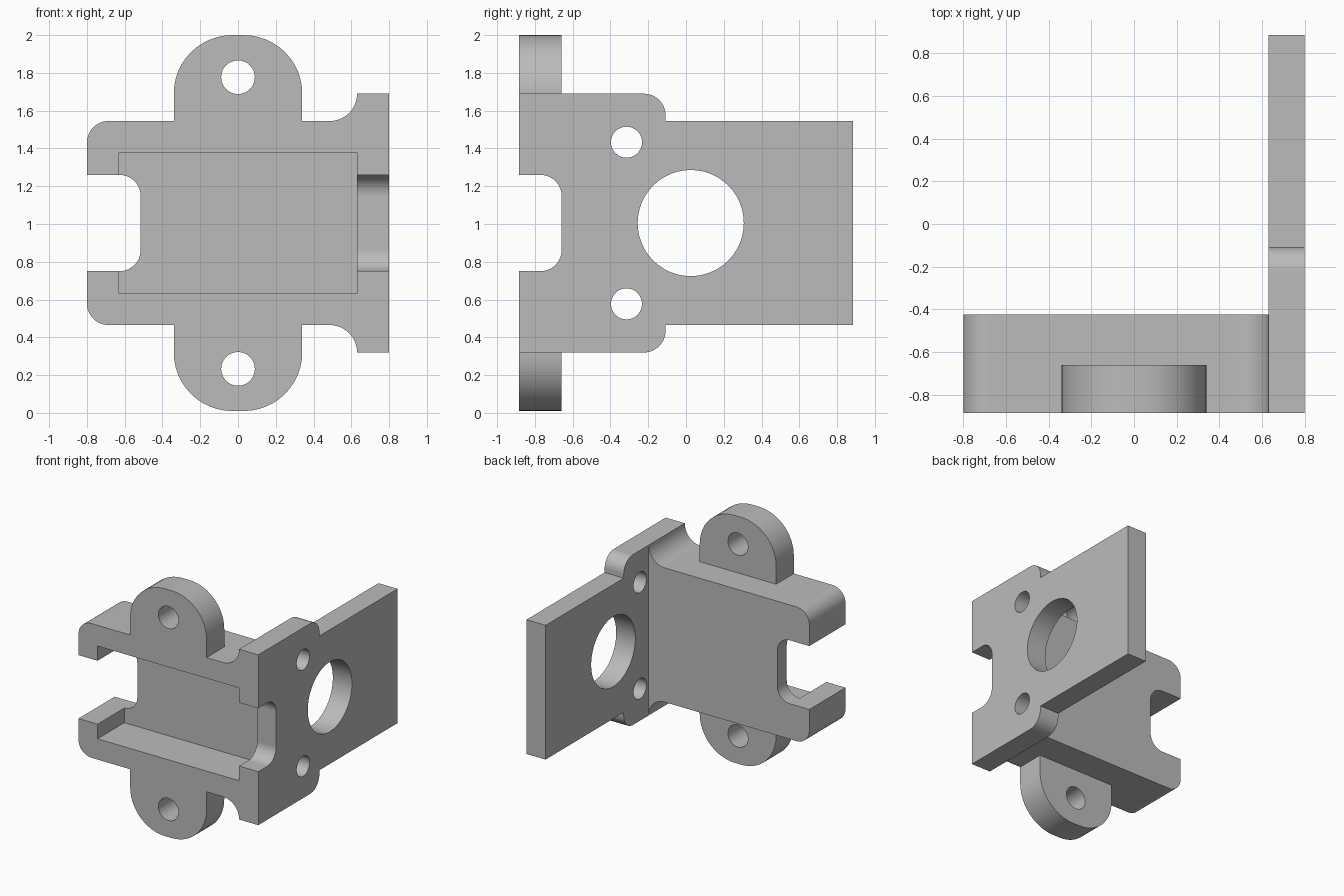
import bpy, bmesh
from math import pi, cos, sin
from mathutils import Vector

cube = bpy.data.objects.get("Cube")
if cube:
    bpy.data.objects.remove(cube, do_unlink=True)

grey = bpy.data.materials.new("plain grey")
grey.use_nodes = True
colour = (0.5, 0.5, 0.5, 1)
grey.diffuse_color = colour
grey.node_tree.nodes["Principled BSDF"].inputs["Base Color"].default_value = colour

FRONT, BACK, INNER = -0.885, -0.425, 0.63    # block depth and plate's inner face
MID = 1.005                                  # height of the symmetry plane
NOTCH, POCKET, EDGE, FLARE = 0.255, 0.373, 0.54, 0.685    # half heights


def rounded(corners, steps=12):
    """Outline with each right-angled corner (u, v, radius) turned into an arc."""
    out = []
    for i, corner in enumerate(corners):
        p = Vector(corner[:2])
        if len(corner) == 2:
            out.append(p)
            continue
        a = (Vector(corners[i - 1][:2]) - p).normalized() * corner[2]
        b = (Vector(corners[(i + 1) % len(corners)][:2]) - p).normalized() * corner[2]
        for k in range(steps + 1):
            t = k / steps * pi / 2
            out.append(p + a * (1 - sin(t)) + b * (1 - cos(t)))
    return out


def circle(u, v, r, steps=48):
    return [Vector((u + r * cos(2 * pi * k / steps), v + r * sin(2 * pi * k / steps)))
            for k in range(steps)]


def at_side(half, side):
    """Place half-profile corners above (1) or below (-1) the middle."""
    return [(c[0], MID + side * c[1], *c[2:]) for c in half]


def mirrored(half):
    return at_side(half, 1) + at_side(half, -1)[::-1]


def prism(name, loops, axis, lo, hi):
    """Extrude an outline with holes: (x, z) along y, or (y, z) along x."""
    def place(p, d):
        return Vector((p[0], d, p[1]) if axis == "y" else (d, p[0], p[1]))
    bm = bmesh.new()
    for loop in loops:
        verts = [bm.verts.new(place(p, lo)) for p in loop]
        for i, v in enumerate(verts):
            bm.edges.new((verts[i - 1], v))
    depth = place((0, 0), hi - lo)
    bmesh.ops.triangle_fill(bm, use_beauty=True, edges=bm.edges[:], normal=depth.normalized())
    new = bmesh.ops.extrude_face_region(bm, geom=bm.faces[:])["geom"]
    bmesh.ops.translate(bm, vec=depth, verts=[g for g in new if isinstance(g, bmesh.types.BMVert)])
    bmesh.ops.recalc_face_normals(bm, faces=bm.faces[:])
    mesh = bpy.data.meshes.new(name)
    bm.to_mesh(mesh)
    bm.free()
    mesh.materials.append(grey)
    mesh.shade_smooth()
    mesh.set_sharp_from_angle(angle=pi / 6)
    obj = bpy.data.objects.new(name, mesh)
    bpy.context.scene.collection.objects.link(obj)
    weighted = obj.modifiers.new("flat_sides", "WEIGHTED_NORMAL")
    weighted.keep_sharp = True


# Upper and lower walls of the block, flaring into the side plate, with their ears
wall = [(-0.8, NOTCH), (-0.8, EDGE, 0.115), (INNER, EDGE, 0.144), (INNER, FLARE),
        (INNER, POCKET), (-INNER, POCKET), (-INNER, NOTCH)]
ear = [(-0.34, EDGE), (-0.34, 0.995, 0.31), (0.34, 0.995, 0.31), (0.34, EDGE)]
for label, side in (("upper", 1), ("lower", -1)):
    prism(label + "_wall", [rounded(at_side(wall, side))], "y", FRONT, BACK)
    bolt_hole = circle(0, MID + side * 0.772, 0.089)
    prism(label + "_ear", [rounded(at_side(ear, side)), bolt_hole], "y", FRONT, -0.66)

# Thin floor of the pocket, notched at its open end
floor = [(-0.515, NOTCH, 0.113), (-INNER, NOTCH), (-INNER, POCKET), (INNER, POCKET)]
prism("pocket_floor", [rounded(mirrored(floor))], "y", -0.545, BACK)

# Side plate with a front notch, a large round opening and two bolt holes
plate = [(-0.658, NOTCH, 0.113), (FRONT, NOTCH), (FRONT, FLARE),
         (-0.108, FLARE, 0.115), (-0.108, EDGE), (0.885, EDGE)]
openings = [circle(0.025, MID, 0.281)]
openings += [circle(-0.315, MID + side * 0.428, 0.082) for side in (1, -1)]
prism("side_plate", [rounded(mirrored(plate))] + openings, "x", INNER, 0.8)
